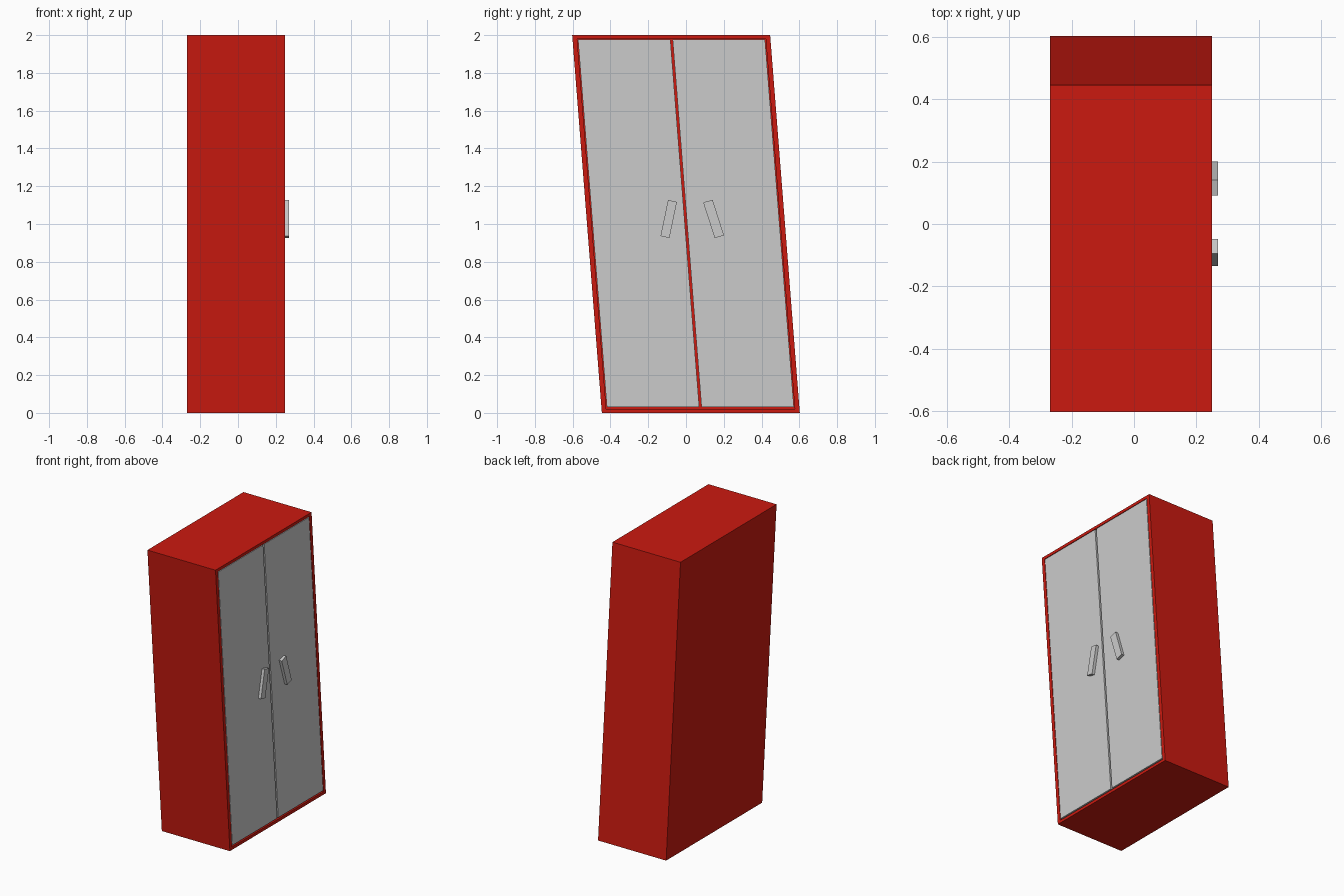
import bpy, bmesh

if "Cube" in bpy.data.objects:
    bpy.data.objects.remove(bpy.data.objects["Cube"])

SHEAR = -0.0785   # sideways lean per unit of height
BASE_Y = 0.0785   # centre line at the floor

red = bpy.data.materials.new("red_paint")
red.diffuse_color = (0.6, 0.01, 0.005, 1)
red.use_nodes = True
red.node_tree.nodes["Principled BSDF"].inputs["Base Color"].default_value = red.diffuse_color


def prism(name, quad, x0, x1, mat=None):
    """Extrude a (y, z) outline from x0 to x1."""
    bm = bmesh.new()
    face = bm.faces.new([bm.verts.new((x0, y, z)) for y, z in quad])
    ext = bmesh.ops.extrude_face_region(bm, geom=[face])
    moved = [v for v in ext["geom"] if isinstance(v, bmesh.types.BMVert)]
    bmesh.ops.translate(bm, verts=moved, vec=(x1 - x0, 0, 0))
    bmesh.ops.recalc_face_normals(bm, faces=bm.faces)
    mesh = bpy.data.meshes.new(name)
    bm.to_mesh(mesh)
    bm.free()
    obj = bpy.data.objects.new(name, mesh)
    bpy.context.collection.objects.link(obj)
    if mat:
        mesh.materials.append(mat)
    return obj


def slanted(y0, y1, z0, z1):
    """Rectangle leaning with the cabinet."""
    return [(y + BASE_Y + SHEAR * z, z)
            for y, z in ((y0, z0), (y1, z0), (y1, z1), (y0, z1))]


# leaning carcass: hollow shell open at the doors
back, front, half, t = -0.27, 0.25, 0.524, 0.02
prism("back_panel", slanted(-half, half, 0, 2), back, back + t, red)
prism("bottom_panel", slanted(-half, half, 0, t), back + t, front, red)
prism("top_panel", slanted(-half, half, 2 - t, 2), back + t, front, red)
for side, s in (("left", -1), ("right", 1)):
    inner, outer = sorted((s * half, s * (half - 0.025)))
    prism(side + "_panel", slanted(inner, outer, t, 2 - t), back + t, front, red)

    # inset doors with a narrow gap around them
    y0, y1 = sorted((s * 0.006, s * 0.495))
    prism(side + "_door", slanted(y0, y1, 0.03, 1.976), front - t, front)

# tilted handles
prism("left_handle", [(-0.135, 0.936), (-0.088, 0.926), (-0.048, 1.117), (-0.095, 1.127)],
      front, front + 0.02)
prism("right_handle", [(0.152, 0.926), (0.201, 0.94), (0.141, 1.128), (0.091, 1.114)],
      front, front + 0.02)
